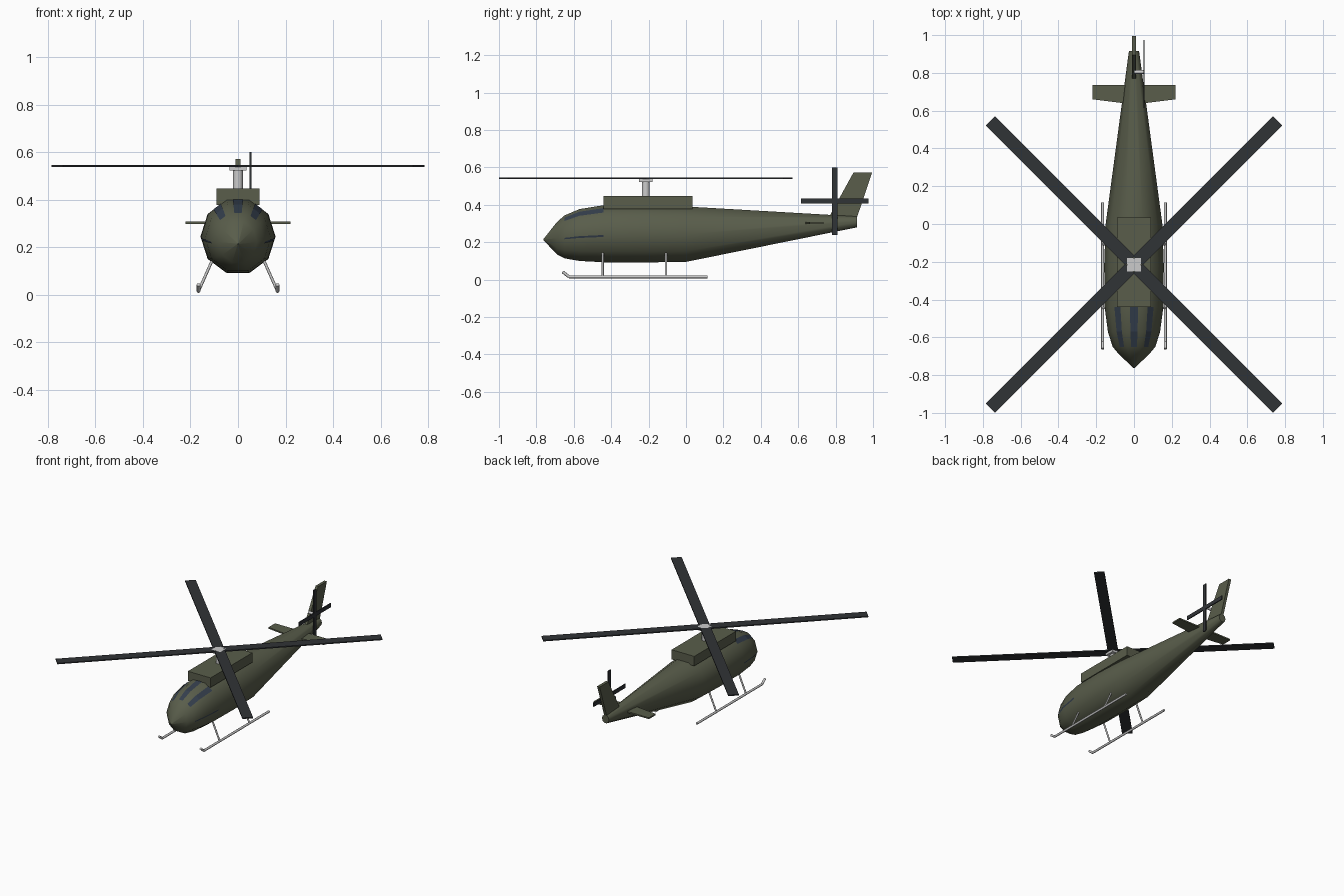
import bpy, bmesh, math
from mathutils import Vector, Matrix

if "Cube" in bpy.data.objects:
    bpy.data.objects.remove(bpy.data.objects["Cube"])


def material(name, rgb):
    m = bpy.data.materials.new(name)
    m.diffuse_color = (*rgb, 1)
    m.use_nodes = True
    m.node_tree.nodes["Principled BSDF"].inputs["Base Color"].default_value = m.diffuse_color
    return m


OLIVE = material("olive", (0.10, 0.11, 0.07))
DARK = material("dark_blade", (0.03, 0.033, 0.037))
GLASS = material("glass", (0.035, 0.05, 0.075))


def finish(name, bm, mat=None, smooth=None):
    bmesh.ops.recalc_face_normals(bm, faces=bm.faces)
    me = bpy.data.meshes.new(name)
    bm.to_mesh(me)
    bm.free()
    ob = bpy.data.objects.new(name, me)
    bpy.context.collection.objects.link(ob)
    if mat:
        me.materials.append(mat)
    if smooth:
        for p in me.polygons:
            p.use_smooth = True
        me.set_sharp_from_angle(angle=math.radians(smooth))
    return ob


def box(name, lo, hi, mat=None):
    bm = bmesh.new()
    lo, hi = Vector(lo), Vector(hi)
    bmesh.ops.create_cube(bm, size=1, matrix=Matrix.Translation((lo + hi) / 2) @ Matrix.Diagonal((*(hi - lo), 1)))
    return finish(name, bm, mat)


def tube(name, points, r, mat=None, sides=8):
    bm = bmesh.new()
    for a, b in zip(points, points[1:]):
        a, b = Vector(a), Vector(b)
        rot = (b - a).to_track_quat('Z', 'Y').to_matrix().to_4x4()
        bmesh.ops.create_cone(bm, cap_ends=True, segments=sides, radius1=r, radius2=r, depth=(b - a).length,
                              matrix=Matrix.Translation((a + b) / 2) @ rot)
    return finish(name, bm, mat, 50)


def plate(name, outline, depth, mat):
    """Extrude a flat outline along a vector, centred on the outline."""
    bm = bmesh.new()
    d = Vector(depth)
    f = bm.faces.new([bm.verts.new(Vector(p) - d / 2) for p in outline])
    ext = bmesh.ops.extrude_face_region(bm, geom=[f])
    bmesh.ops.translate(bm, vec=d, verts=[v for v in ext["geom"] if isinstance(v, bmesh.types.BMVert)])
    return finish(name, bm, mat)


# Fuselage sections: y, half width, top z, bottom z
SECTIONS = [(-0.762, 0.003, 0.217, 0.211), (-0.69, 0.08, 0.308, 0.135), (-0.65, 0.113, 0.343, 0.114),
            (-0.57, 0.138, 0.377, 0.1), (-0.44, 0.155, 0.398, 0.093), (-0.22, 0.158, 0.398, 0.092),
            (0.0, 0.15, 0.391, 0.095), (0.915, 0.027, 0.338, 0.28)]
SIDES = 10


def corner(section, i, grow=1.0):
    y, w, top, bot = section
    a = math.tau * i / SIDES
    h = (top - bot) / 2 / math.cos(math.pi / SIDES)
    return Vector((w * grow * math.cos(a), y, (top + bot) / 2 + h * grow * math.sin(a)))


bm = bmesh.new()
rings = [[bm.verts.new(corner(s, i)) for i in range(SIDES)] for s in SECTIONS]
for r0, r1 in zip(rings, rings[1:]):
    for i in range(SIDES):
        j = (i + 1) % SIDES
        bm.faces.new((r0[i], r0[j], r1[j], r1[i]))
bm.faces.new(rings[0])
bm.faces.new(rings[-1])
finish("fuselage", bm, OLIVE, 40)

# Window strips lying on the facets of the cabin
bm = bmesh.new()
for facet, t0, t1 in ((1, 0.3, 0.7), (2, 0.28, 0.72), (3, 0.3, 0.7), (-1, 0.82, 0.93), (5, 0.07, 0.18)):
    rows = []
    for s in SECTIONS[2:5]:
        a, b = corner(s, facet, 1.015), corner(s, facet + 1, 1.015)
        rows.append([bm.verts.new(a.lerp(b, t)) for t in (t0, t1)])
    for (a, b), (c, d) in zip(rows, rows[1:]):
        bm.faces.new((a, b, d, c))
finish("cockpit_windows", bm, GLASS)

# Engine housing, mast and hub
box("engine_housing", (-0.09, -0.44, 0.378), (0.09, 0.035, 0.447), OLIVE)
tube("rotor_mast", [(0, -0.215, 0.44), (0, -0.215, 0.54)], 0.021, sides=12)
box("rotor_hub", (-0.036, -0.251, 0.522), (0.036, -0.179, 0.546))

# Main rotor blades
for k in range(4):
    blade = box(f"main_blade_{k + 1}", (0.03, -0.035, -0.004), (1.075, 0.035, 0.004), DARK)
    blade.location = (0, -0.215, 0.542)
    blade.rotation_euler.z = math.radians(45 + 90 * k)

# Tail fin and stabilizers
plate("tail_fin", [(0, 0.765, 0.335), (0, 0.895, 0.572), (0, 0.995, 0.572), (0, 0.915, 0.335)],
      (0.02, 0, 0), OLIVE)
for s, side in ((-1, "left"), (1, "right")):
    plate(f"{side}_stabilizer", [(0.02 * s, 0.635, 0.303), (0.22 * s, 0.66, 0.303),
                                 (0.22 * s, 0.735, 0.303), (0.02 * s, 0.735, 0.303)], (0, 0, 0.01), OLIVE)

# Tail rotor
box("tail_blade_vertical", (0.049, 0.781, 0.24), (0.056, 0.809, 0.6), DARK)
box("tail_blade_horizontal", (0.049, 0.615, 0.406), (0.056, 0.975, 0.434), DARK)
tube("tail_rotor_shaft", [(0, 0.805, 0.42), (0.055, 0.805, 0.42)], 0.01)

# Landing skids and struts
for s, side in ((-1, "left"), (1, "right")):
    x = 0.166 * s
    tube(f"{side}_skid", [(x, 0.115, 0.015), (x, -0.625, 0.015), (x, -0.66, 0.042)], 0.008)
    for y, end in ((-0.445, "front"), (-0.107, "rear")):
        tube(f"{side}_{end}_strut", [(x, y, 0.015), (0.106 * s, y, 0.15)], 0.006)
